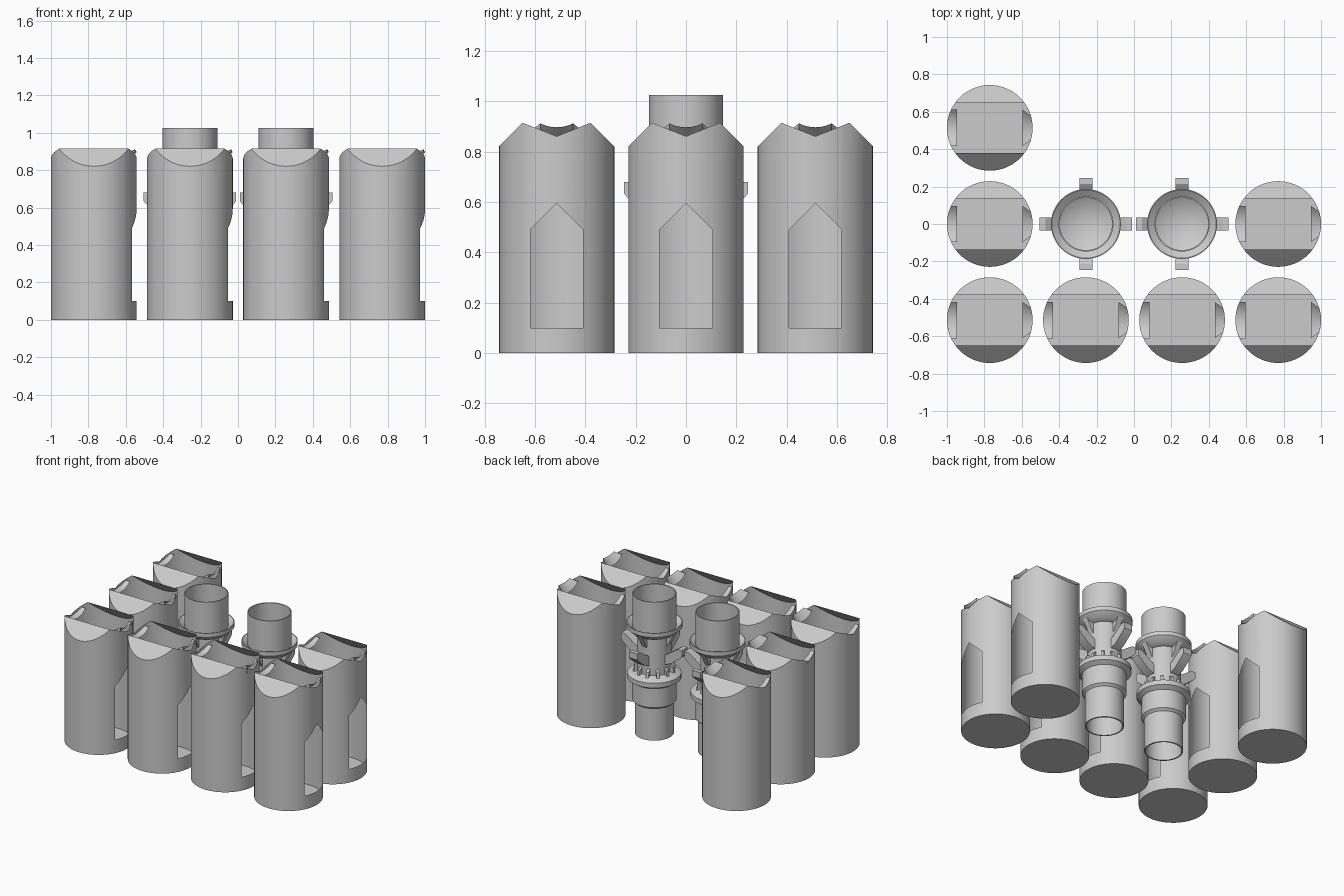
import bpy, bmesh, math
from mathutils import Vector, Matrix

cube = bpy.data.objects.get("Cube")
if cube:
    bpy.data.objects.remove(cube, do_unlink=True)

grey = bpy.data.materials.new("plain grey")
grey.use_nodes = True
grey.diffuse_color = (0.6, 0.6, 0.6, 1)
grey.node_tree.nodes["Principled BSDF"].inputs["Base Color"].default_value = (0.6, 0.6, 0.6, 1)

R = 0.229        # canister radius
TOP = 0.915      # ridge height
RIDGE = 0.135    # ridge offset from the middle
PITCH = 0.514    # spacing of the layout


def to_mesh(bm, name):
    mesh = bpy.data.meshes.new(name)
    bm.to_mesh(mesh)
    bm.free()
    mesh.materials.append(grey)
    return mesh


def place(mesh, name, x, y):
    obj = bpy.data.objects.new(name, mesh)
    obj.location = (x, y, 0)
    bpy.context.collection.objects.link(obj)
    bpy.ops.object.select_all(action='DESELECT')
    obj.select_set(True)
    bpy.context.view_layer.objects.active = obj
    bpy.ops.object.shade_smooth_by_angle(angle=math.radians(30))
    return obj


def cut(bm, point, normal, clear=False):
    geom = bm.verts[:] + bm.edges[:] + bm.faces[:]
    res = bmesh.ops.bisect_plane(bm, geom=geom, dist=1e-5, plane_co=point,
                                 plane_no=normal, clear_outer=clear)
    if clear:
        edges = [e for e in res["geom_cut"] if isinstance(e, bmesh.types.BMEdge)]
        bmesh.ops.contextual_create(bm, geom=edges)


def remove_faces(bm, rule):
    doomed = [f for f in bm.faces if rule(f.calc_center_median(), f.normal)]
    bmesh.ops.delete(bm, geom=doomed, context='FACES')


def lip(bm, inner, outer_half, outer_mid, side):
    """Concave spout strip at one end of the canister mouth."""
    steps, bend, half, low = 10, 0.144, 0.097, 0.85
    rows = []
    for i in range(steps + 1):
        t = 2 * i / steps - 1
        ya, yb = t * half, t * outer_half
        za = low + bend - math.sqrt(bend**2 - ya**2)
        zb = outer_mid + bend - math.sqrt(bend**2 - yb**2)
        xb = math.sqrt(R**2 - yb**2)
        rows.append((bm.verts.new((side * inner, ya, za)),
                     bm.verts.new((side * xb, yb, zb))))
    for a, b in zip(rows, rows[1:]):
        face = [a[0], a[1], b[1], b[0]]
        bm.faces.new(face if side > 0 else face[::-1])
    # side webs joining the strip to the wall
    if side > 0:
        for a, b in (rows[0], rows[-1]):
            foot = bm.verts.new((b.co.x, b.co.y, low))
            bm.faces.new((a, b, foot))


def canister_mesh():
    bm = bmesh.new()
    bmesh.ops.create_cone(bm, cap_ends=True, segments=64, radius1=R, radius2=R, depth=TOP,
                          matrix=Matrix.Translation((0, 0, TOP / 2)))
    # slanted roof planes, then the open mouth between them
    for s in (-1, 1):
        cut(bm, (0, s * RIDGE, TOP), (0, s, 1), True)
    bm.normal_update()
    remove_faces(bm, lambda c, n: c.z > TOP - 0.002 and abs(n.z) > 0.9)
    # dipped end walls
    dip = 0.4
    for s in (-1, 1):
        cut(bm, (0, s * RIDGE, TOP), (0, -s * dip, 1))
    bm.normal_update()
    cut(bm, (0, 0, 0), (0, 1, 0))
    remove_faces(bm, lambda c, n: abs(c.y) < RIDGE and abs(n.z) < 0.1
                 and c.z > TOP - dip * (RIDGE - abs(c.y)))
    # pointed window through the left wall
    half, sill, peak = 0.105, 0.1, 0.595
    cut(bm, (0, 0, sill), (0, 0, 1))
    for s in (-1, 1):
        cut(bm, (0, s * half, 0), (0, 1, 0))
        cut(bm, (0, 0, peak), (0, s, 1))
    remove_faces(bm, lambda c, n: c.x > 0.15 and abs(c.y) < half
                 and c.z > sill and abs(c.y) + c.z < peak)
    lip(bm, 0.175, 0.065, 0.897, 1)
    lip(bm, 0.175, 0.097, 0.85, -1)
    return to_mesh(bm, "canister")


def lathe(bm, profile, segments=48):
    """Turn a closed (radius, height) profile around the upright axis."""
    verts = [bm.verts.new((r, 0, z)) for r, z in profile]
    edges = [bm.edges.new((a, b)) for a, b in zip(verts, verts[1:])]
    bmesh.ops.spin(bm, geom=verts + edges, cent=(0, 0, 0), axis=(0, 0, 1),
                   angle=math.tau, steps=segments, use_duplicate=False)
    bmesh.ops.remove_doubles(bm, verts=bm.verts[:], dist=1e-4)
    bmesh.ops.recalc_face_normals(bm, faces=bm.faces[:])


def prism(bm, outline, half, angle):
    """Extrude a (radius, height) outline sideways and turn it to an angle."""
    turn = Matrix.Rotation(angle, 3, 'Z')
    sides = [[bm.verts.new(turn @ Vector((r, s * half, z))) for r, z in outline]
             for s in (-1, 1)]
    faces = [bm.faces.new(sides[0]), bm.faces.new(sides[1][::-1])]
    n = len(outline)
    for i in range(n):
        j = (i + 1) % n
        faces.append(bm.faces.new((sides[0][i], sides[1][i], sides[1][j], sides[0][j])))
    bmesh.ops.recalc_face_normals(bm, faces=faces)


def body_mesh():
    bm = bmesh.new()
    # inner cone floor, upper tube, dished collar, waist, lower collar, stepped foot
    lathe(bm, [(0, 0.74), (0.14, 0.82), (0.14, 1.025), (0.147, 1.025), (0.147, 0.79),
               (0.182, 0.815), (0.187, 0.815), (0.187, 0.785), (0.15, 0.75), (0.115, 0.74),
               (0.115, 0.47), (0.15, 0.46), (0.18, 0.445), (0.18, 0.41), (0.148, 0.39),
               (0.148, 0.25), (0.13, 0.235), (0.13, 0), (0.12, 0), (0.12, 0.3), (0, 0.3)])
    return to_mesh(bm, "fitting_body")


def clips_mesh():
    bm = bmesh.new()
    clip = [(0.11, 0.54), (0.16, 0.56), (0.235, 0.62), (0.247, 0.635),
            (0.247, 0.68), (0.215, 0.68), (0.11, 0.61)]
    gusset = [(0.11, 0.66), (0.17, 0.77), (0.11, 0.77)]
    for k in range(4):
        prism(bm, clip, 0.034, k * math.pi / 2)
        prism(bm, gusset, 0.02, k * math.pi / 2)
    # small ribs around the waist above the lower collar
    for k in range(12):
        prism(bm, [(0.11, 0.45), (0.145, 0.45), (0.135, 0.5), (0.11, 0.52)], 0.01,
              (k + 0.5) * math.tau / 12)
    return to_mesh(bm, "fitting_clips")


# layout: seven canisters around two fittings
canister = canister_mesh()
columns = [(i - 1.5) * PITCH for i in range(4)]
spots = [(x, -PITCH) for x in columns]
spots += [(columns[0], 0), (columns[3], 0), (columns[0], PITCH)]
for i, (x, y) in enumerate(spots):
    place(canister, f"canister_{i + 1}", x, y)

body, clips = body_mesh(), clips_mesh()
for side, x in (("right", columns[1]), ("left", columns[2])):
    place(body, f"fitting_body_{side}", x, 0)
    place(clips, f"fitting_clips_{side}", x, 0)
